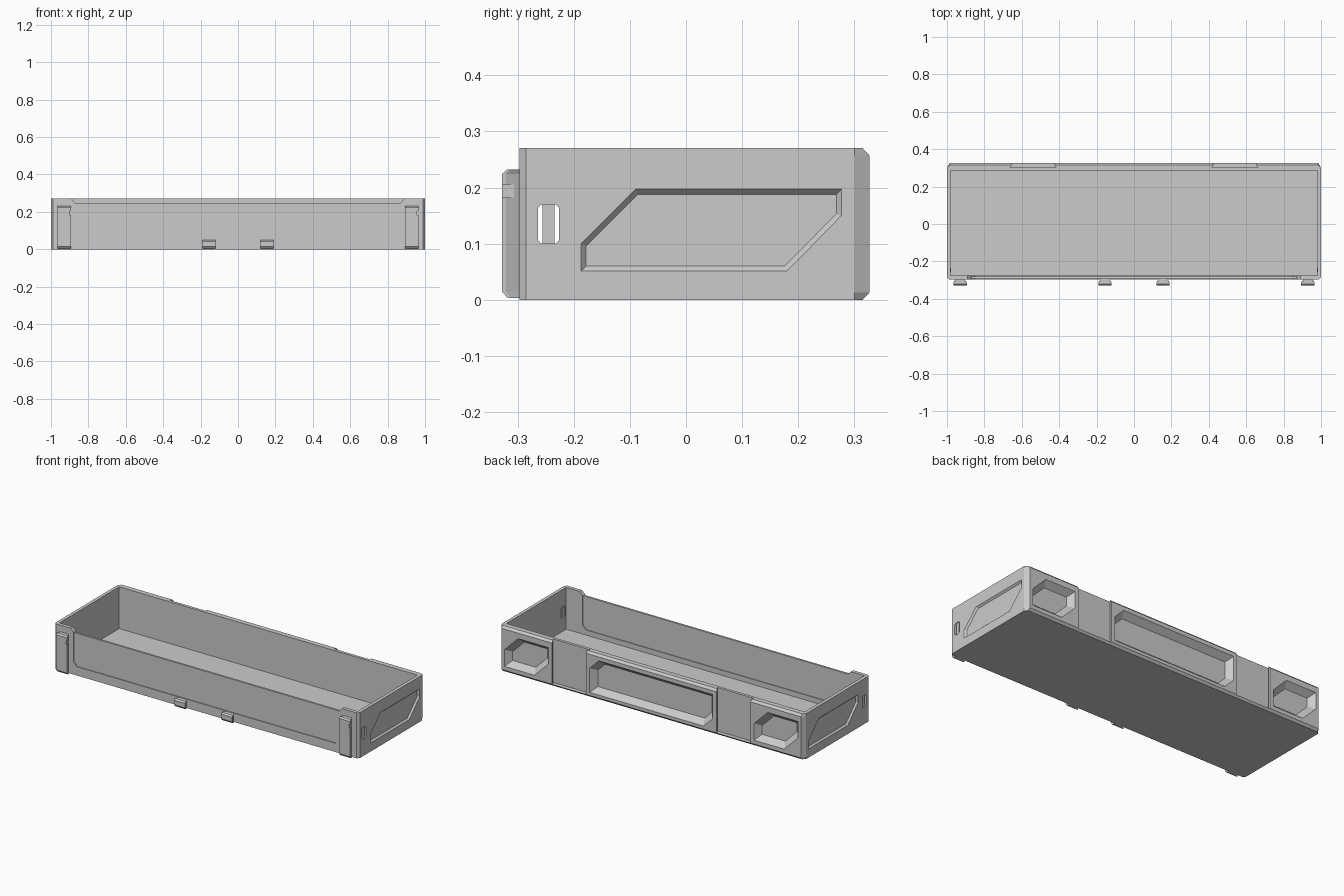
import bpy, bmesh

if "Cube" in bpy.data.objects:
    bpy.data.objects.remove(bpy.data.objects["Cube"])


def loft(name, rings):
    """Closed solid from a stack of equal-length point rings."""
    bm = bmesh.new()
    vs = [[bm.verts.new(p) for p in r] for r in rings]
    n = len(rings[0])
    bm.faces.new(vs[0])
    bm.faces.new(vs[-1])
    for a, b in zip(vs, vs[1:]):
        for i in range(n):
            j = (i + 1) % n
            bm.faces.new((a[i], a[j], b[j], b[i]))
    bmesh.ops.recalc_face_normals(bm, faces=bm.faces)
    me = bpy.data.meshes.new(name)
    bm.to_mesh(me)
    bm.free()
    ob = bpy.data.objects.new(name, me)
    bpy.context.collection.objects.link(ob)
    return ob


def box(name, x0, x1, y0, y1, z0, z1):
    return loft(name, [[(x0, y0, z), (x1, y0, z), (x1, y1, z), (x0, y1, z)] for z in (z0, z1)])


def cut(target, cutter):
    cutter.hide_render = True
    m = target.modifiers.new("cut", 'BOOLEAN')
    m.operation, m.solver, m.object = 'DIFFERENCE', 'EXACT', cutter
    bpy.context.view_layer.objects.active = target
    bpy.ops.object.modifier_apply(modifier=m.name)
    bpy.data.objects.remove(cutter)


def body_ring(z, back):
    h = [(0.984, back), (1, 0.30), (1, -0.285), (0.988, -0.297)]
    return [(x, y, z) for x, y in h] + [(-x, y, z) for x, y in reversed(h)]


def slanted(u0, u1, v0, v1, c, e):
    """Rectangle with two opposite corners cut off, inset by e."""
    k = e * 0.59
    return [(u0 + e, v0 + e), (u1 - c - k, v0 + e), (u1 - e, v0 + c + k),
            (u1 - e, v1 - e), (u0 + c + k, v1 - e), (u0 + e, v1 - c - k)]


# Tray shell with chamfered corners
tray = loft("tray_body", [body_ring(0, 0.315), body_ring(0.013, 0.327),
                          body_ring(0.257, 0.327), body_ring(0.27, 0.315)])
cut(tray, box("cavity_cutter", -0.98, 0.98, -0.275, 0.285, 0.022, 0.4))

# Lowered lip of the front wall
cut(tray, loft("front_lip_cutter", [
    [(-0.87, y, 0.248), (0.87, y, 0.248), (0.9, y, 0.28), (-0.9, y, 0.28)] for y in (-0.32, -0.27)]))

# Recessed front panel, outside and inside
for ya, yb in ((-0.299, -0.292), (-0.273, -0.28)):
    prof = [(-0.85, 0.052), (0.85, 0.052), (0.873, 0.075), (0.873, 0.26), (-0.873, 0.26), (-0.873, 0.075)]
    cut(tray, loft("front_panel_cutter", [[(x, y, z) for x, z in prof] for y in (ya, yb)]))

# Slanted recesses and latch slots on the two ends
side_out = [(-0.188, 0.05), (0.18, 0.05), (0.278, 0.15), (0.278, 0.198), (-0.09, 0.198), (-0.188, 0.10)]
side_in = [(-0.178, 0.06), (0.176, 0.06), (0.268, 0.153), (0.268, 0.188), (-0.086, 0.188), (-0.178, 0.096)]
slot = [(-0.258, 0.10), (-0.232, 0.10), (-0.226, 0.106), (-0.226, 0.164),
        (-0.232, 0.17), (-0.258, 0.17), (-0.264, 0.164), (-0.264, 0.106)]
for s in (1, -1):
    def turn(y):
        return y if s > 0 else 0.09 - y
    cut(tray, loft("side_recess_cutter", [[(s * 1.001, turn(y), z) for y, z in side_out],
                                          [(s * 0.99, turn(y), z) for y, z in side_in]]))
    cut(tray, loft("side_slot_cutter", [[(x * s, y, z) for y, z in slot] for x in (0.96, 1.02)]))
    a, b = sorted((s * 0.978, s * 0.995))
    box("side_slot_plug", a, b, -0.256, -0.234, 0.1, 0.17)

# Deep pockets in the back (u runs along -x)
for u0, u1, z0, z1, c in ((-0.965, -0.675, 0.035, 0.225, 0.09), (0.675, 0.965, 0.035, 0.225, 0.09),
                          (-0.405, 0.405, 0.03, 0.235, 0.06)):
    cut(tray, loft("back_pocket_cutter", [
        [(-u, y, z) for u, z in slanted(u0, u1, z0, z1, c, e)]
        for y, e in ((0.328, 0), (0.292, 0.03))]))

# Dovetail channels in the back that receive the clips
for cx in (-0.54, 0.54):
    plan = [(-0.112, 0.34), (-0.112, 0.317), (-0.124, 0.302), (0.124, 0.302), (0.112, 0.317), (0.112, 0.34)]
    cut(tray, loft("back_channel_cutter", [[(cx + x, y, z) for x, y in plan] for z in (0.012, 0.3)]))


def clip(name, cx, z0, z1):
    """Dovetail clip: narrow neck on the wall, wide at the front."""
    def ring(z, front):
        return [(cx - 0.022, -0.295, z), (cx + 0.022, -0.295, z),
                (cx + 0.036, front + 0.006, z), (cx + 0.036, front, z),
                (cx - 0.036, front, z), (cx - 0.036, front + 0.006, z)]
    return loft(name, [ring(z0, -0.318), ring(z0 + 0.012, -0.328),
                       ring(z1 - 0.008, -0.328), ring(z1, -0.32)])


# Tall corner clips and short centre clips on the front
for s in (-1, 1):
    tall = clip("corner_clip", s * 0.93, 0.003, 0.232)
    cut(tall, box("clip_notch_cutter", s * 0.93 + 0.028, s * 0.93 + 0.05, -0.34, -0.3, 0.182, 0.205))
    clip("centre_clip", s * 0.155, 0.003, 0.05)
